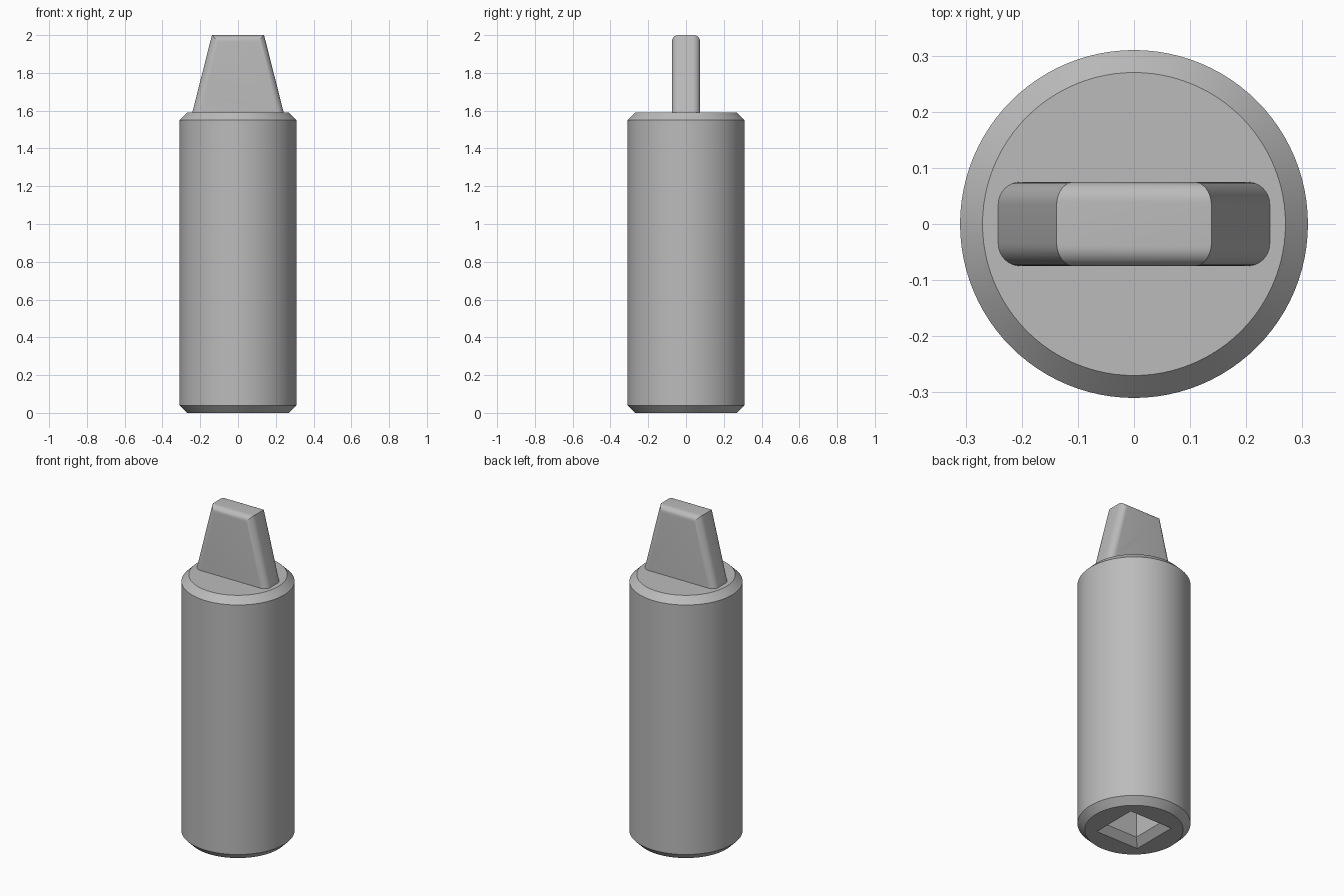
import bpy, bmesh, math

if "Cube" in bpy.data.objects:
    bpy.data.objects.remove(bpy.data.objects["Cube"])

steel = bpy.data.materials.new("steel grey")
steel.diffuse_color = (0.5, 0.5, 0.5, 1)
steel.use_nodes = True
steel.node_tree.nodes["Principled BSDF"].inputs["Base Color"].default_value = steel.diffuse_color


def loft(name, rings):
    """Skin a stack of matching rings and cap both ends."""
    bm = bmesh.new()
    rows = [[bm.verts.new(p) for p in ring] for ring in rings]
    n = len(rows[0])
    for a, b in zip(rows, rows[1:]):
        for i in range(n):
            j = (i + 1) % n
            bm.faces.new((a[i], a[j], b[j], b[i]))
    bm.faces.new(rows[0][::-1])
    bm.faces.new(rows[-1])
    bmesh.ops.recalc_face_normals(bm, faces=bm.faces)
    mesh = bpy.data.meshes.new(name)
    bm.to_mesh(mesh)
    bm.free()
    mesh.materials.append(steel)
    ob = bpy.data.objects.new(name, mesh)
    bpy.context.collection.objects.link(ob)
    return ob


def circle(r, z, n=96):
    return [(r * math.cos(2 * math.pi * i / n), r * math.sin(2 * math.pi * i / n), z)
            for i in range(n)]


def square(h, z):
    return [(h, h, z), (-h, h, z), (-h, -h, z), (h, -h, z)]


def rounded(hx, hy, r, steps=8):
    """Rounded rectangle as (x, y) pairs."""
    pts = []
    for k, (sx, sy) in enumerate(((1, 1), (-1, 1), (-1, -1), (1, -1))):
        for i in range(steps + 1):
            a = math.pi / 2 * (k + i / steps)
            pts.append((sx * (hx - r) + r * math.cos(a), sy * (hy - r) + r * math.sin(a)))
    return pts


def boolean(ob, cutter, operation):
    """Apply a boolean and remove the helper."""
    mod = ob.modifiers.new("cut", "BOOLEAN")
    mod.operation, mod.object, mod.solver = operation, cutter, "EXACT"
    bpy.context.view_layer.objects.active = ob
    bpy.ops.object.modifier_apply(modifier=mod.name)
    bpy.data.objects.remove(cutter)


def smooth(ob):
    bpy.ops.object.select_all(action="DESELECT")
    ob.select_set(True)
    bpy.context.view_layer.objects.active = ob
    bpy.ops.object.shade_smooth_by_angle(angle=math.radians(25))


R, TOP, CH = 0.31, 1.59, 0.04

# Chamfered round body
body = loft("body", [circle(R - CH, 0), circle(R, CH), circle(R, TOP - CH), circle(R - CH, TOP)])

# Square drive socket with a chamfered mouth in the underside
socket = loft("socket_cutter", [square(0.165, -0.02), square(0.105, CH), square(0.105, 0.5)])
boolean(body, socket, "DIFFERENCE")

# Tapered blade with rounded upright edges
BASE, TIP, THICK = 0.242, 0.138, 0.075
slope = (BASE - TIP) / (2 - TOP)
blade = loft("blade", [[(x, y, z) for x, y in rounded(BASE - slope * (z - TOP), THICK, 0.04)]
                       for z in (TOP, 2.05)])

# Round the long top edges of the blade
slab = loft("blade_trim", [[(x, y, z + 1.5) for y, z in rounded(THICK, 0.5, 0.035)]
                           for x in (-0.4, 0.4)])
boolean(blade, slab, "INTERSECT")

for part in (body, blade):
    smooth(part)
